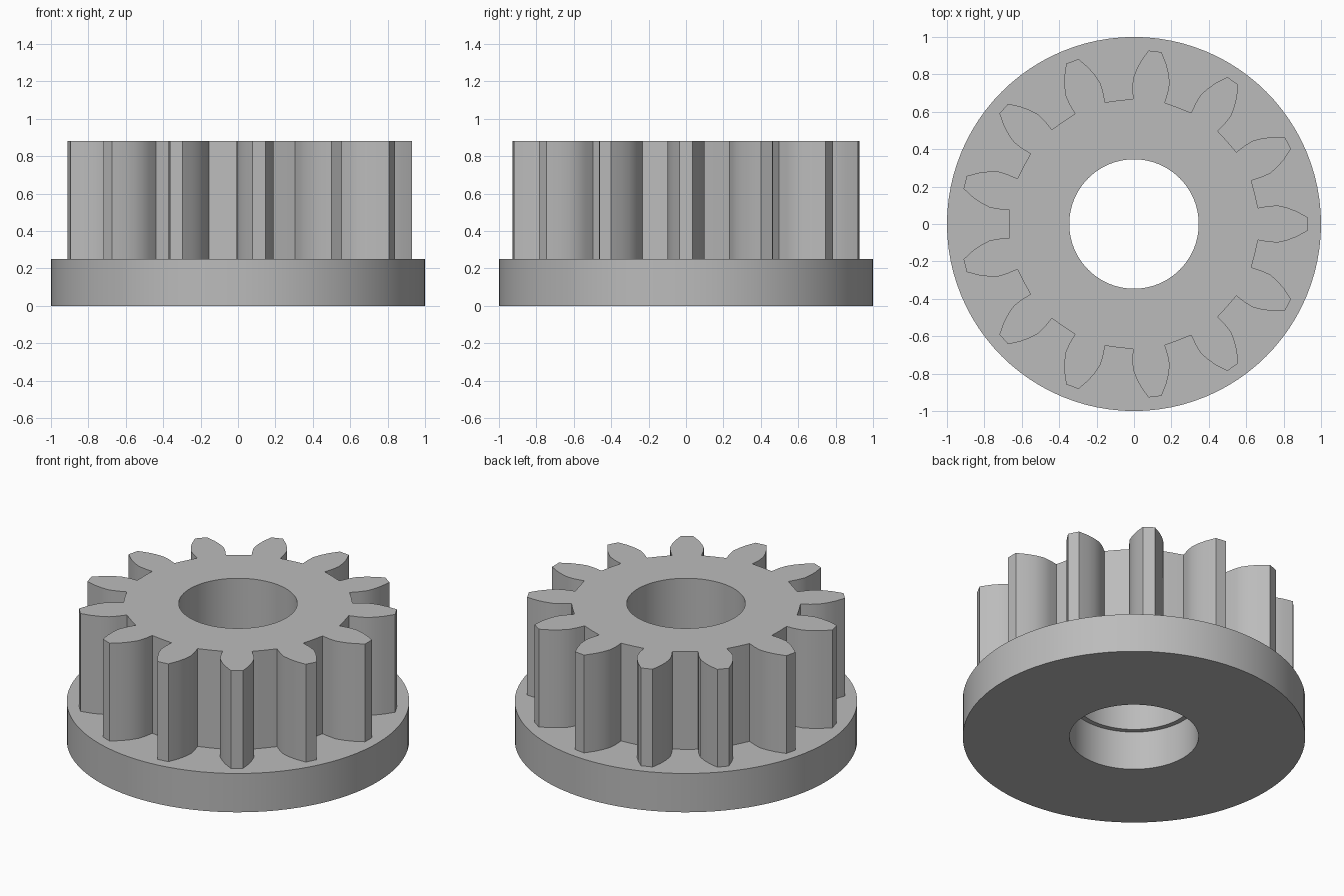
import bpy, bmesh
from math import cos, sin, tau, radians

cube = bpy.data.objects.get("Cube")
if cube:
    bpy.data.objects.remove(cube, do_unlink=True)

TEETH = 13
FLANGE_TOP, GEAR_TOP = 0.25, 0.88

grey = bpy.data.materials.new("plain grey")
grey.use_nodes = True
colour = (0.5, 0.5, 0.5, 1)
grey.diffuse_color = colour
grey.node_tree.nodes["Principled BSDF"].inputs["Base Color"].default_value = colour


def circle(radius, count=96):
    return [(radius * cos(tau * i / count), radius * sin(tau * i / count))
            for i in range(count)]


def gear_outline():
    # Half of one tooth as (distance along its axis, half width), root to tip
    flank = [(0.663, 0.086), (0.72, 0.096), (0.77, 0.099),
             (0.82, 0.087), (0.87, 0.068), (0.93, 0.035)]
    tooth = [(r, -w) for r, w in flank] + flank[::-1]
    outline = []
    for i in range(TEETH):
        a = tau * i / TEETH
        outline += [(x * cos(a) - y * sin(a), x * sin(a) + y * cos(a)) for x, y in tooth]
        # Middle of the root between this tooth and the next
        mid = a + tau / TEETH / 2
        outline.append((0.666 * cos(mid), 0.666 * sin(mid)))
    return outline


def pierced_plate(name, outline, bore, bottom, top):
    """Extrude an outline with a round bore between two heights."""
    curve = bpy.data.curves.new(name, "CURVE")
    curve.dimensions = "2D"
    curve.fill_mode = "BOTH"
    curve.extrude = (top - bottom) / 2
    for loop in (outline, circle(bore)):
        spline = curve.splines.new("POLY")
        spline.points.add(len(loop) - 1)
        for point, (x, y) in zip(spline.points, loop):
            point.co = (x, y, 0, 1)
        spline.use_cyclic_u = True
    obj = bpy.data.objects.new(name, curve)
    bpy.context.collection.objects.link(obj)

    bpy.ops.object.select_all(action="DESELECT")
    obj.select_set(True)
    bpy.context.view_layer.objects.active = obj
    bpy.ops.object.convert(target="MESH")
    obj = bpy.context.object

    # Weld the caps to the walls and lift the plate into place
    bm = bmesh.new()
    bm.from_mesh(obj.data)
    bmesh.ops.remove_doubles(bm, verts=bm.verts, dist=0.0001)
    bmesh.ops.recalc_face_normals(bm, faces=bm.faces)
    bmesh.ops.translate(bm, verts=bm.verts, vec=(0, 0, (top + bottom) / 2))
    bm.to_mesh(obj.data)
    bm.free()
    obj.data.materials.clear()
    obj.data.materials.append(grey)
    bpy.ops.object.shade_smooth_by_angle(angle=radians(25))
    return obj


# Round base with a slightly wider bore, leaving a ledge under the gear
pierced_plate("base_flange", circle(1.0), 0.377, 0, FLANGE_TOP)
# Toothed gear standing on the base
pierced_plate("toothed_gear", gear_outline(), 0.346, FLANGE_TOP, GEAR_TOP)
